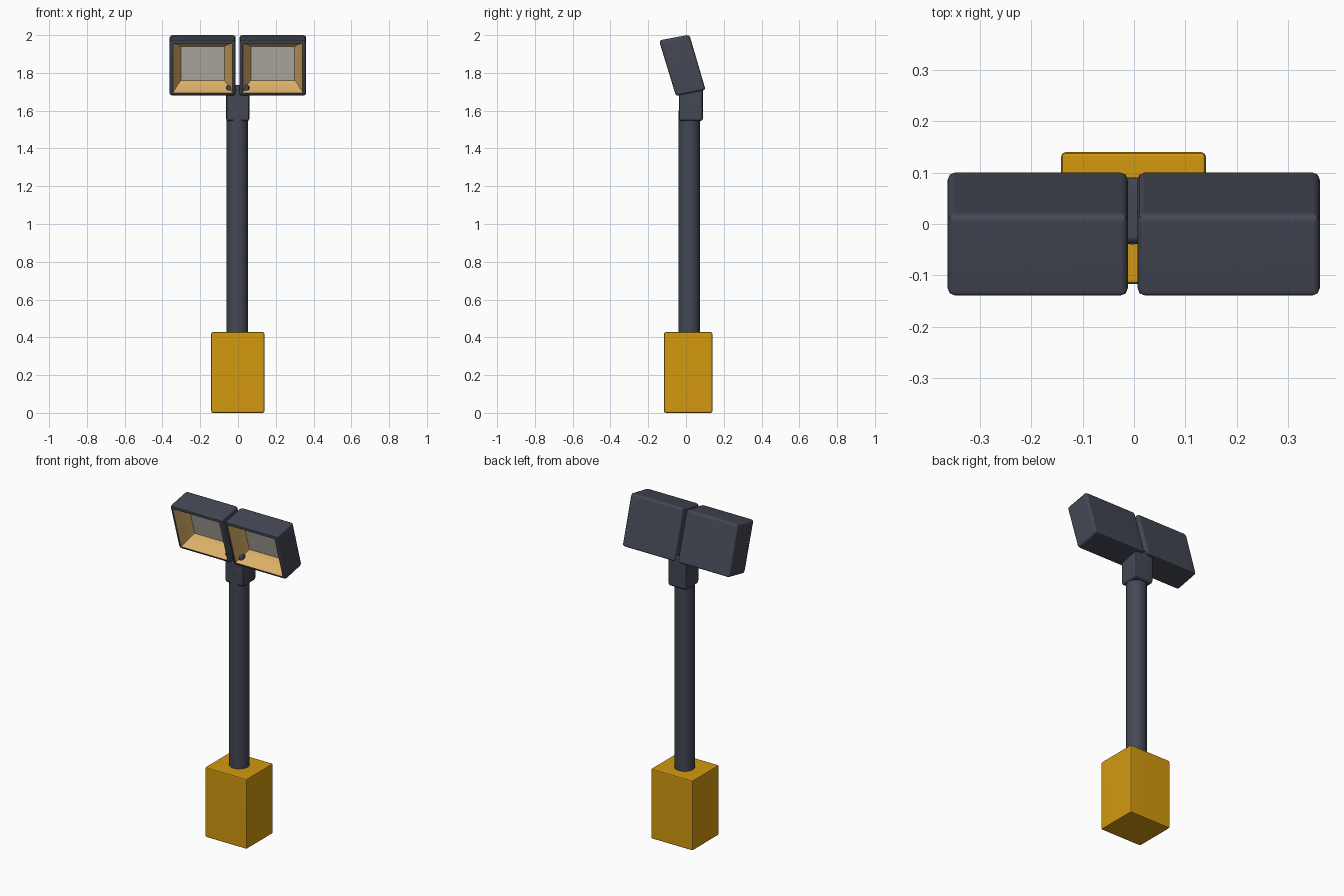
import bpy, bmesh, math
from mathutils import Vector

cube = bpy.data.objects.get("Cube")
if cube:
    bpy.data.objects.remove(cube, do_unlink=True)


def material(name, rgb):
    m = bpy.data.materials.new(name)
    m.use_nodes = True
    m.diffuse_color = (*rgb, 1)
    m.node_tree.nodes["Principled BSDF"].inputs["Base Color"].default_value = (*rgb, 1)
    return m


yellow = material("safety_yellow", (0.65, 0.32, 0.005))
dark = material("dark_slate", (0.058, 0.063, 0.088))
tan = material("warm_reflector", (0.72, 0.44, 0.14))
pale = material("pale_lamp", (0.55, 0.52, 0.47))


def finish(bm, name, mats):
    mesh = bpy.data.meshes.new(name)
    bm.to_mesh(mesh)
    bm.free()
    for m in mats:
        mesh.materials.append(m)
    obj = bpy.data.objects.new(name, mesh)
    bpy.context.collection.objects.link(obj)
    bpy.ops.object.select_all(action='DESELECT')
    obj.select_set(True)
    bpy.context.view_layer.objects.active = obj
    bpy.ops.object.shade_smooth_by_angle(angle=math.radians(45))
    # keep the broad faces flat next to their rounded edges
    obj.modifiers.new("Flat faces", 'WEIGHTED_NORMAL').keep_sharp = True
    return obj


def prism(profile, x0, x1, bevel):
    """Side profile of (y, z) points, extended along x, with rounded edges."""
    bm = bmesh.new()
    face = bm.faces.new([bm.verts.new((x0, y, z)) for y, z in profile])
    ext = bmesh.ops.extrude_face_region(bm, geom=[face])
    verts = [g for g in ext["geom"] if isinstance(g, bmesh.types.BMVert)]
    bmesh.ops.translate(bm, verts=verts, vec=(x1 - x0, 0, 0))
    bmesh.ops.recalc_face_normals(bm, faces=bm.faces[:])
    bmesh.ops.bevel(bm, geom=bm.edges[:], offset=bevel, segments=2,
                    profile=0.5, affect='EDGES')
    bm.normal_update()
    return bm


def box_profile(y0, y1, z0, z1):
    return [(y0, z0), (y1, z0), (y1, z1), (y0, z1)]


# Base block
finish(prism(box_profile(-0.117, 0.14, 0, 0.428), -0.142, 0.14, 0.01), "base_block", [yellow])

# Pole
bm = bmesh.new()
bmesh.ops.create_cone(bm, cap_ends=True, segments=24, radius1=0.057, radius2=0.057, depth=1.2)
bmesh.ops.translate(bm, verts=bm.verts[:], vec=(-0.003, 0.017, 1.0))
finish(bm, "pole", [dark])

# Bracket joining the pole to the lamps
finish(prism(box_profile(-0.038, 0.09, 1.545, 1.735), -0.063, 0.061, 0.014), "lamp_bracket", [dark])

# Lamp housings, tilted downwards, each with a stepped reflector recess
housing = [(-0.143, 1.972), (-0.053, 1.677), (0.104, 1.709), (0.018, 2.002)]
for name, x0, x1 in (("right_lamp", -0.362, -0.012), ("left_lamp", 0.007, 0.361)):
    bm = prism(housing, x0, x1, 0.014)
    big = [f for f in bm.faces if f.calc_area() > 0.02]
    front = min(big, key=lambda f: f.normal.y)
    bmesh.ops.inset_individual(bm, faces=[front], thickness=0.006, depth=0)
    for thickness, depth in ((0.004, -0.015), (0.03, -0.05), (0.026, -0.022)):
        rim = bmesh.ops.inset_individual(bm, faces=[front], thickness=thickness, depth=depth)
        for f in rim["faces"]:
            f.material_index = 1
    front.material_index = 2
    finish(bm, name, [dark, tan, pale])
